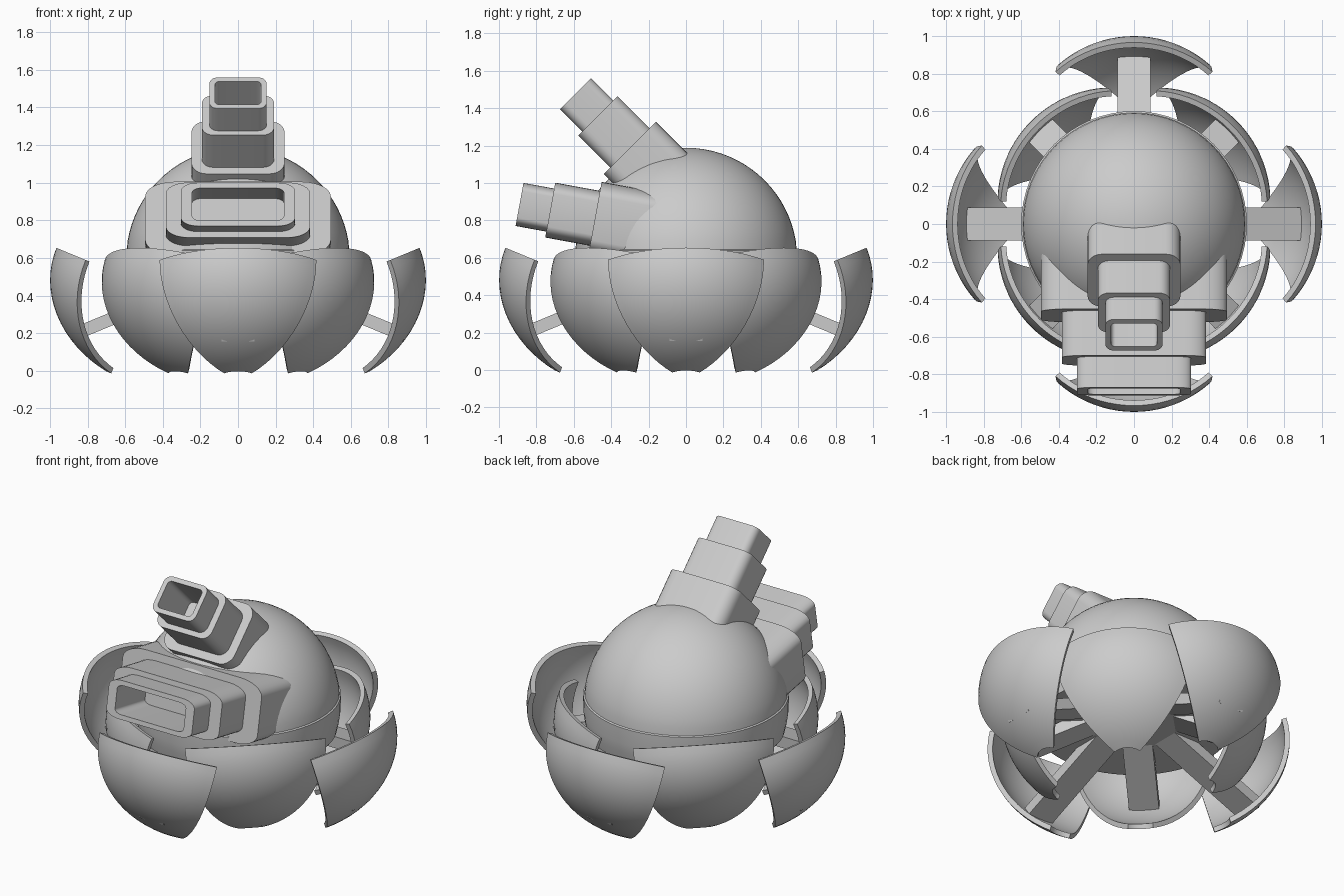
import bpy, bmesh, math
from mathutils import Matrix, Vector

if "Cube" in bpy.data.objects:
    bpy.data.objects.remove(bpy.data.objects["Cube"])

grey = bpy.data.materials.new("light grey")
grey.diffuse_color = (0.6, 0.6, 0.6, 1)
grey.use_nodes = True
grey.node_tree.nodes["Principled BSDF"].inputs["Base Color"].default_value = grey.diffuse_color
TILT = math.radians(22.5)


def finish(name, bm, matrix=Matrix(), angle=30):
    """Turn a bmesh into a smooth-shaded object with sharp creases."""
    bmesh.ops.recalc_face_normals(bm, faces=bm.faces)
    mesh = bpy.data.meshes.new(name)
    bm.to_mesh(mesh)
    bm.free()
    mesh.materials.append(grey)
    mesh.shade_smooth()
    mesh.set_sharp_from_angle(angle=math.radians(angle))
    ob = bpy.data.objects.new(name, mesh)
    ob.matrix_world = matrix
    bpy.context.collection.objects.link(ob)
    return ob


def stack(bm, rings):
    """Skin a list of closed rings and cap both ends."""
    loops = [[bm.verts.new(p) for p in ring] for ring in rings]
    n = len(loops[0])
    for a, b in zip(loops, loops[1:]):
        for i in range(n):
            bm.faces.new((a[i], a[(i + 1) % n], b[(i + 1) % n], b[i]))
    bm.faces.new(loops[0])
    bm.faces.new(loops[-1])


def circle(r, z, n=64):
    return [(r * math.cos(2 * math.pi * i / n), r * math.sin(2 * math.pi * i / n), z) for i in range(n)]


def rounded_rect(hw, hh, r, z, stretch, steps=6):
    pts = []
    for k, (sx, sy) in enumerate(((1, 1), (-1, 1), (-1, -1), (1, -1))):
        for s in range(steps + 1):
            a = math.pi / 2 * (k + s / steps)
            pts.append((stretch * (sx * (hw - r) + r * math.cos(a)), sy * (hh - r) + r * math.sin(a), z))
    return pts


# Body: dome above a shallow bowl with a flat underside
bm = bmesh.new()
profile = [(0.577, 0.42), (0.59, 0.48), (0.598, 0.54), (0.60, 0.64), (0.591, 0.645)]
for i in range(1, 20):
    a = math.radians(5 + 84.5 * i / 19)
    profile.append((0.595 * math.cos(a), 0.593 + 0.595 * math.sin(a)))
stack(bm, [circle(r, z) for r, z in profile])
finish("dome_body", bm)


# Petal: sector of a thick, flattened bowl with a notch at its tip
def petal(name, matrix, na=20, nv=16):
    bm = bmesh.new()
    for ra, rb in ((0.60, 0.513), (0.57, 0.483)):
        grid = []
        for i in range(na + 1):
            az = math.radians(-44 + 88 * i / na)
            col = []
            for j in range(nv + 1):
                v = math.acos(0.105 / ra) * j / nv
                col.append(bm.verts.new((ra * math.cos(v) * math.cos(az),
                                         ra * math.cos(v) * math.sin(az), -rb * math.sin(v))))
            grid.append(col)
        for i in range(na):
            for j in range(nv):
                bm.faces.new((grid[i][j], grid[i][j + 1], grid[i + 1][j + 1], grid[i + 1][j]))
    bmesh.ops.bridge_loops(bm, edges=[e for e in bm.edges if e.is_boundary])
    finish(name, bm, matrix)


# Strut: flat bar sloping down from the body to a petal
def strut(name, spin, r_end):
    r0 = 0.15
    length = (r_end - r0) / math.cos(TILT)
    mid = (r0 + r_end) / 2
    bm = bmesh.new()
    bmesh.ops.create_cube(bm, size=1, matrix=Matrix.Diagonal((length, 0.176, 0.068, 1)))
    m = spin @ Matrix.Translation((mid, 0, 0.277 + (0.67 - mid) * math.tan(TILT))) @ Matrix.Rotation(TILT, 4, 'Y')
    finish(name, bm, m)


# Eight petals, alternating between an outer and an inner ring
for k in range(8):
    spin = Matrix.Rotation(math.radians(45 * k), 4, 'Z')
    kind, c, r_end = (("outer", 0.411, 0.89), ("inner", 0.186, 0.71))[k % 2]
    petal(f"{kind}_petal_{k}", spin @ Matrix.Translation((c, 0, 0.424)) @ Matrix.Rotation(-TILT, 4, 'Y'))
    strut(f"{kind}_strut_{k}", spin, r_end)


# Barrel: three stepped rounded sleeves, hollow at the muzzle
def barrel(name, muzzle, elevation, stretch):
    steps = [(0.247, 0.198, 0.08, -0.77), (0.247, 0.198, 0.08, -0.41),
             (0.192, 0.149, 0.06, -0.41), (0.192, 0.149, 0.06, -0.167),
             (0.152, 0.117, 0.045, -0.167), (0.152, 0.117, 0.045, 0),
             (0.122, 0.088, 0.025, 0), (0.122, 0.088, 0.025, -0.31)]
    bm = bmesh.new()
    stack(bm, [rounded_rect(*s, stretch) for s in steps])
    turn = Matrix.Rotation(math.radians(90 - elevation), 4, 'X')
    finish(name, bm, Matrix.Translation(Vector(muzzle)) @ turn)


barrel("upper_barrel", (0, -0.59, 1.477), 45, 1)
barrel("lower_barrel", (0, -0.89, 0.885), 10.4, 2)
